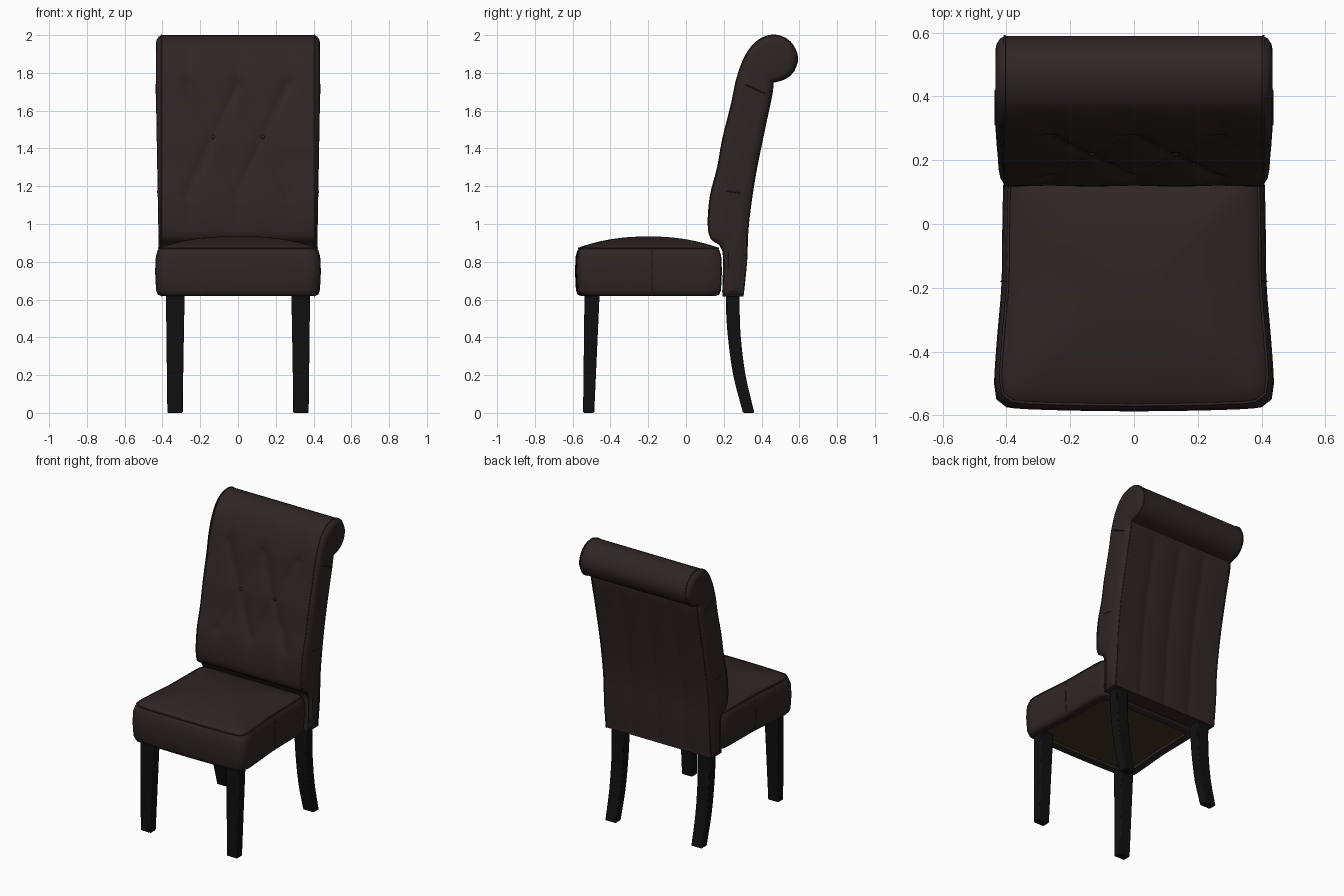
import bpy, bmesh, math
from mathutils import Vector as V
from mathutils.geometry import intersect_point_line

cube = bpy.data.objects.get("Cube")
if cube:
    bpy.data.objects.remove(cube, do_unlink=True)


def material(name, rgb, rough):
    m = bpy.data.materials.new(name)
    m.use_nodes = True
    m.diffuse_color = (*rgb, 1)
    bsdf = m.node_tree.nodes["Principled BSDF"]
    bsdf.inputs["Base Color"].default_value = (*rgb, 1)
    bsdf.inputs["Roughness"].default_value = rough
    return m


leather = material("dark brown leather", (0.029, 0.019, 0.019), 0.6)
wood = material("black wood", (0.005, 0.005, 0.005), 0.5)
lining = material("olive lining", (0.045, 0.035, 0.016), 0.9)


def loft(name, rings, mats, angle=40, first_cap=0):
    """Skin a list of closed rings and cap both ends."""
    bm = bmesh.new()
    rows = [[bm.verts.new(p) for p in r] for r in rings]
    n = len(rows[0])
    for a, b in zip(rows, rows[1:]):
        for i in range(n):
            j = (i + 1) % n
            bm.faces.new((a[i], a[j], b[j], b[i]))
    bm.faces.new(rows[0][::-1]).material_index = first_cap
    bm.faces.new(rows[-1])
    bmesh.ops.recalc_face_normals(bm, faces=bm.faces)
    me = bpy.data.meshes.new(name)
    bm.to_mesh(me)
    bm.free()
    for m in mats:
        me.materials.append(m)
    ob = bpy.data.objects.new(name, me)
    bpy.context.collection.objects.link(ob)
    smooth(ob, angle)
    return ob


def smooth(ob, angle):
    bpy.ops.object.select_all(action='DESELECT')
    ob.select_set(True)
    bpy.context.view_layer.objects.active = ob
    bpy.ops.object.shade_smooth_by_angle(angle=math.radians(angle))


def tube(name, pts, radius, closed=False):
    cu = bpy.data.curves.new(name, 'CURVE')
    cu.dimensions = '3D'
    cu.bevel_depth = radius
    cu.bevel_resolution = 1
    sp = cu.splines.new('POLY')
    sp.points.add(len(pts) - 1)
    for p, co in zip(sp.points, pts):
        p.co = (*co, 1)
    sp.use_cyclic_u = closed
    cu.materials.append(leather)
    bpy.context.collection.objects.link(bpy.data.objects.new(name, cu))


def spline(pts, step=0.025):
    """Smooth curve through 2D points, evenly sampled, without the last point."""
    p = [V(q) for q in pts]
    p = [2 * p[0] - p[1]] + p + [2 * p[-1] - p[-2]]
    out = []
    for a, b, c, d in zip(p, p[1:], p[2:], p[3:]):
        k = max(1, round((c - b).length / step))
        for i in range(k):
            t = i / k
            out.append(0.5 * (2 * b + (c - a) * t + (2 * a - 5 * b + 4 * c - d) * t * t
                              + (3 * b - a - 3 * c + d) * t ** 3))
    return out


def nearest(p, a, b):
    q, t = intersect_point_line(p, a, b)
    return V(a).lerp(V(b), min(1, max(0, t))).to_2d()


# Backrest side profile (y, z): front and roll, then rear, then underside
front = spline([(.195, .62), (.195, .86), (.135, .92), (.118, 1.0), (.13, 1.15), (.168, 1.3),
                (.195, 1.45), (.24, 1.63), (.27, 1.77), (.315, 1.89), (.38, 1.97), (.47, 2.0),
                (.55, 1.965), (.59, 1.885), (.57, 1.81), (.525, 1.77), (.46, 1.75)])
rear = spline([(.46, 1.75), (.455, 1.69), (.415, 1.5), (.365, 1.25), (.33, 1.0),
               (.32, .8), (.302, .62)])
base = spline([(.302, .62), (.195, .62)])
profile = front + rear + base
spine = [(.25, .67), (.235, 1.0), (.3, 1.4), (.385, 1.75), (.47, 1.885)]

# Diamond tufting: buttons and the seams between them (x, z)
top, mid, low = 1.74, 1.46, 1.165
buttons = [(x, z) for z in (top, low) for x in (-.265, 0, .265)] + [(-.132, mid), (.132, mid)]
seams = []
for s in (-1, 1):
    for x in (0, .265 * s):
        seams += [((x, top), (.132 * s, mid)), ((.132 * s, mid), (x, low))]
for x in (-.265, 0, .265):
    seams += [((x, top), (x, 1.9)), ((x, low), (x, .95))]


def tuft(x, z):
    p = V((x, z))
    groove = 0
    for a, b in seams:
        depth = .018 if a[0] != b[0] else .007
        groove = max(groove, depth * math.exp(-(p - nearest(p, a, b)).length / .035))
    dimple = max(math.exp(-(p - V(b)).length / .025) for b in buttons)
    return groove + .012 * dimple


def back_ring(x, inset=0):
    ring = []
    for i, p in enumerate(profile):
        y, z = p
        if i < len(front):
            if z > .95 and y < .36:
                y += tuft(x, z) * min(1, (z - .95) / .1, (.36 - y) / .04)
        elif i < len(front) + len(rear) and .64 < z < 1.72:
            y -= .008 * max(math.exp(-abs(x - c) / .03) for c in (-.2, 0, .2))
        q = V((y, z))
        if inset:
            c = min((nearest(q, a, b) for a, b in zip(spine, spine[1:])),
                    key=lambda c: (q - c).length)
            d = c - q
            q += d.normalized() * min(inset, d.length * .6)
        wide = 1 if abs(x) < .41 else .955 + .045 * min(1, (z - .62) / 1.1)
        ring.append((x * wide, q.x, q.y))
    return ring


cols = 60
rings = [back_ring(-.435, .045), back_ring(-.431, .025), back_ring(-.42, .008)]
rings += [back_ring(.404 * (2 * i / cols - 1)) for i in range(cols + 1)]
rings += [back_ring(.42, .008), back_ring(.431, .025), back_ring(.435, .045)]
loft("backrest", rings, [leather], 50)

# Piping and short side seams on the backrest
for s, side in ((-1, "right"), (1, "left")):
    tube(f"{side}_back_piping", [(s * .406, p.x, p.y) for p in profile], .004, True)
    tube(f"{side}_upper_seam", [(s * .433, .31, 1.74), (s * .433, .42, 1.69)], .004)
    tube(f"{side}_lower_seam", [(s * .424, .21, 1.175), (s * .424, .285, 1.165)], .004)

# Buttons sit in the dimples
for i, (x, z) in enumerate(buttons):
    y = min((p for p in front if p.x < .36 and p.y > .95), key=lambda p: abs(p.y - z)).x
    bpy.ops.mesh.primitive_uv_sphere_add(segments=12, ring_count=6, radius=.011,
                                         location=(x, y + .026, z))
    b = bpy.context.object
    b.name = f"tuft_button_{i + 1}"
    b.scale.y = .6
    b.data.materials.append(leather)
    smooth(b, 60)

# Seat outline: right half mirrored to the left
half = spline([(0, -.588), (.25, -.584), (.4, -.575), (.432, -.55), (.439, -.5), (.43, -.36),
               (.416, -.19), (.413, 0), (.408, .15), (.39, .185), (.2, .19), (0, .19)], .04)
outline = half + [V((0, .19))] + [V((-p.x, p.y)) for p in half[:0:-1]]
mid_y = -.2


def seat_ring(z, inset):
    fx, fy = 1 - inset / .43, 1 - inset / .39
    return [(p.x * fx, mid_y + (p.y - mid_y) * fy, z) for p in outline]


levels = [(.64, .07), (.622, .07), (.62, .03), (.626, .014), (.65, .005), (.75, 0),
          (.83, .004), (.862, .014), (.878, .028)]
rings = [seat_ring(z, i) for z, i in levels]
for k in range(1, 11):
    t = k / 10.3
    rings.append(seat_ring(.878 + .056 * (1 - (1 - t) ** 2.2), .028 + t * .36))
loft("seat_cushion", rings, [leather, lining], 50, first_cap=1)
tube("seat_piping", seat_ring(.872, .02), .005, True)
for s, side in ((-1, "right"), (1, "left")):
    tube(f"{side}_seat_seam", [(s * x, -.18, z) for x, z in
                               ((.41, .64), (.4155, .75), (.411, .83), (.397, .87))], .003)


# Legs: square sections (z, y front, y back, x inner, x outer)
def leg(name, sections, s):
    rings = [[(s * a, f, z), (s * b, f, z), (s * b, r, z), (s * a, r, z)]
             for z, f, r, a, b in sections]
    ob = loft(name, rings, [wood], 35)
    bev = ob.modifiers.new("soft_edges", 'BEVEL')
    bev.width = .006
    bev.segments = 2
    bev.limit_method = 'ANGLE'


edge_f = spline([(.215, .66), (.212, .55), (.222, .4), (.25, .2), (.302, 0)], .06) + [V((.302, 0))]
edge_r = spline([(.285, .66), (.284, .55), (.29, .4), (.315, .2), (.362, 0)], .06) + [V((.362, 0))]
curved = [(f.y, f.x, r.x, .292 - .01 * f.y, .374 + .01 * f.y) for f, r in zip(edge_f, edge_r)]
for s, side in ((-1, "right"), (1, "left")):
    leg(f"front_{side}_leg", [(0, -.545, -.486, .294, .374), (.66, -.537, -.456, .282, .382)], s)
    leg(f"rear_{side}_leg", curved, s)
